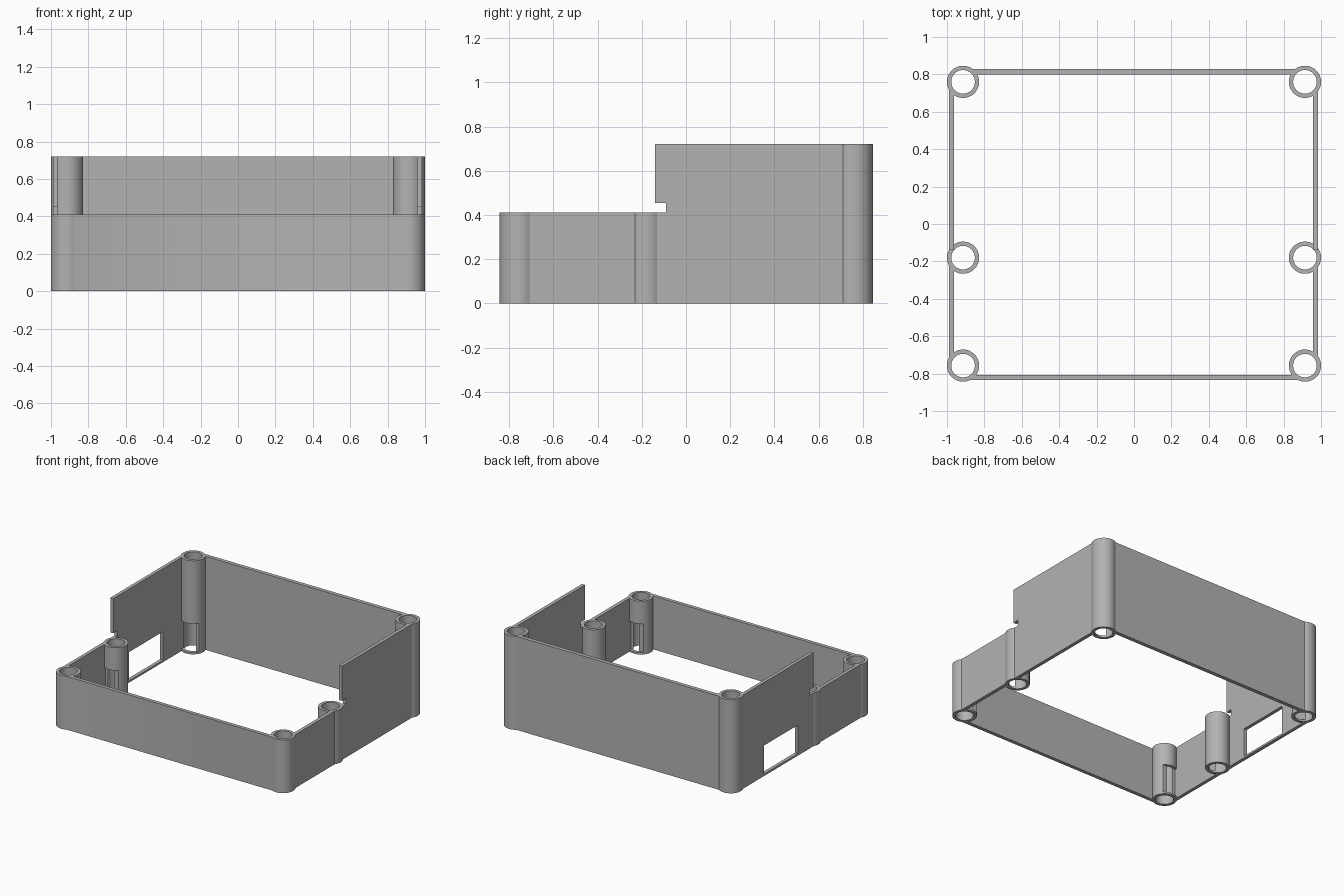
import bpy
import bmesh
from math import radians
from mathutils import Matrix

if "Cube" in bpy.data.objects:
    bpy.data.objects.remove(bpy.data.objects["Cube"])

LOW, TALL = 0.41, 0.72
POST_X, POST_R, BORE_R = 0.914, 0.086, 0.063
FRONT_Y, MID_Y, BACK_Y = -0.757, -0.18, 0.76
POSTS = [(s * POST_X, y, h) for s in (-1, 1)
         for y, h in ((FRONT_Y, LOW), (MID_Y, LOW), (BACK_Y, TALL))]

grey = bpy.data.materials.new("plain grey")
grey.use_nodes = True
grey.diffuse_color = (0.45, 0.45, 0.45, 1)
grey.node_tree.nodes["Principled BSDF"].inputs["Base Color"].default_value = grey.diffuse_color


def make(name, bm):
    bmesh.ops.recalc_face_normals(bm, faces=bm.faces)
    mesh = bpy.data.meshes.new(name)
    bm.to_mesh(mesh)
    bm.free()
    mesh.materials.append(grey)
    obj = bpy.data.objects.new(name, mesh)
    bpy.context.collection.objects.link(obj)
    return obj


def box(name, x0, x1, y0, y1, z0, z1):
    bm = bmesh.new()
    bmesh.ops.create_cube(bm, size=1)
    bmesh.ops.scale(bm, vec=(x1 - x0, y1 - y0, z1 - z0), verts=bm.verts)
    bmesh.ops.translate(bm, vec=((x0 + x1) / 2, (y0 + y1) / 2, (z0 + z1) / 2), verts=bm.verts)
    return make(name, bm)


def cylinder(name, x, y, z0, z1, r):
    bm = bmesh.new()
    bmesh.ops.create_cone(bm, cap_ends=True, segments=64, radius1=r, radius2=r, depth=z1 - z0,
                          matrix=Matrix.Translation((x, y, (z0 + z1) / 2)))
    return make(name, bm)


def side_wall(name, x0, x1):
    """Stepped side profile, with the small notch under the tall part."""
    profile = [(FRONT_Y, 0), (BACK_Y, 0), (BACK_Y, TALL), (-0.14, TALL),
               (-0.14, 0.453), (-0.09, 0.453), (-0.09, LOW), (FRONT_Y, LOW)]
    bm = bmesh.new()
    face = bm.faces.new([bm.verts.new((x0, y, z)) for y, z in profile])
    ext = bmesh.ops.extrude_face_region(bm, geom=[face])
    moved = [v for v in ext["geom"] if isinstance(v, bmesh.types.BMVert)]
    bmesh.ops.translate(bm, vec=(x1 - x0, 0, 0), verts=moved)
    return make(name, bm)


def combine(target, tool, operation):
    mod = target.modifiers.new("combine", 'BOOLEAN')
    mod.operation = operation
    mod.solver = 'EXACT'
    mod.object = tool
    bpy.context.view_layer.objects.active = target
    bpy.ops.object.modifier_apply(modifier=mod.name)
    bpy.data.objects.remove(tool)


# Walls
shell = box("case_shell", -POST_X, POST_X, -0.834, -0.806, 0, LOW)
parts = [box("back_wall", -POST_X, POST_X, 0.8, 0.83, 0, TALL),
         side_wall("right_wall", -0.989, -0.963),
         side_wall("left_wall", 0.957, 0.984)]
# Hollow screw posts
parts += [cylinder("post", x, y, 0, h, POST_R) for x, y, h in POSTS]
# Bores, stopping below the overhanging walls
cuts = [cylinder("bore", x, y, -0.1, h + 0.02, BORE_R) for x, y, h in POSTS]
# Port opening in the right wall
cuts.append(box("port", -1.1, -0.9, 0.05, 0.465, 0.015, 0.235))
# Clearance pockets that flatten the facing sides of the posts
for x0, x1 in ((-0.963, -0.75), (0.75, 0.957)):
    cuts.append(box("pocket", x0, x1, -0.699, -0.238, 0.015, 0.235))
    cuts.append(box("pocket", x0, x1, 0.3, 0.723, 0.015, 0.235))

for part in parts:
    combine(shell, part, 'UNION')
for cut in cuts:
    combine(shell, cut, 'DIFFERENCE')

bpy.ops.object.select_all(action='DESELECT')
shell.select_set(True)
bpy.context.view_layer.objects.active = shell
bpy.ops.object.shade_smooth_by_angle(angle=radians(30))
